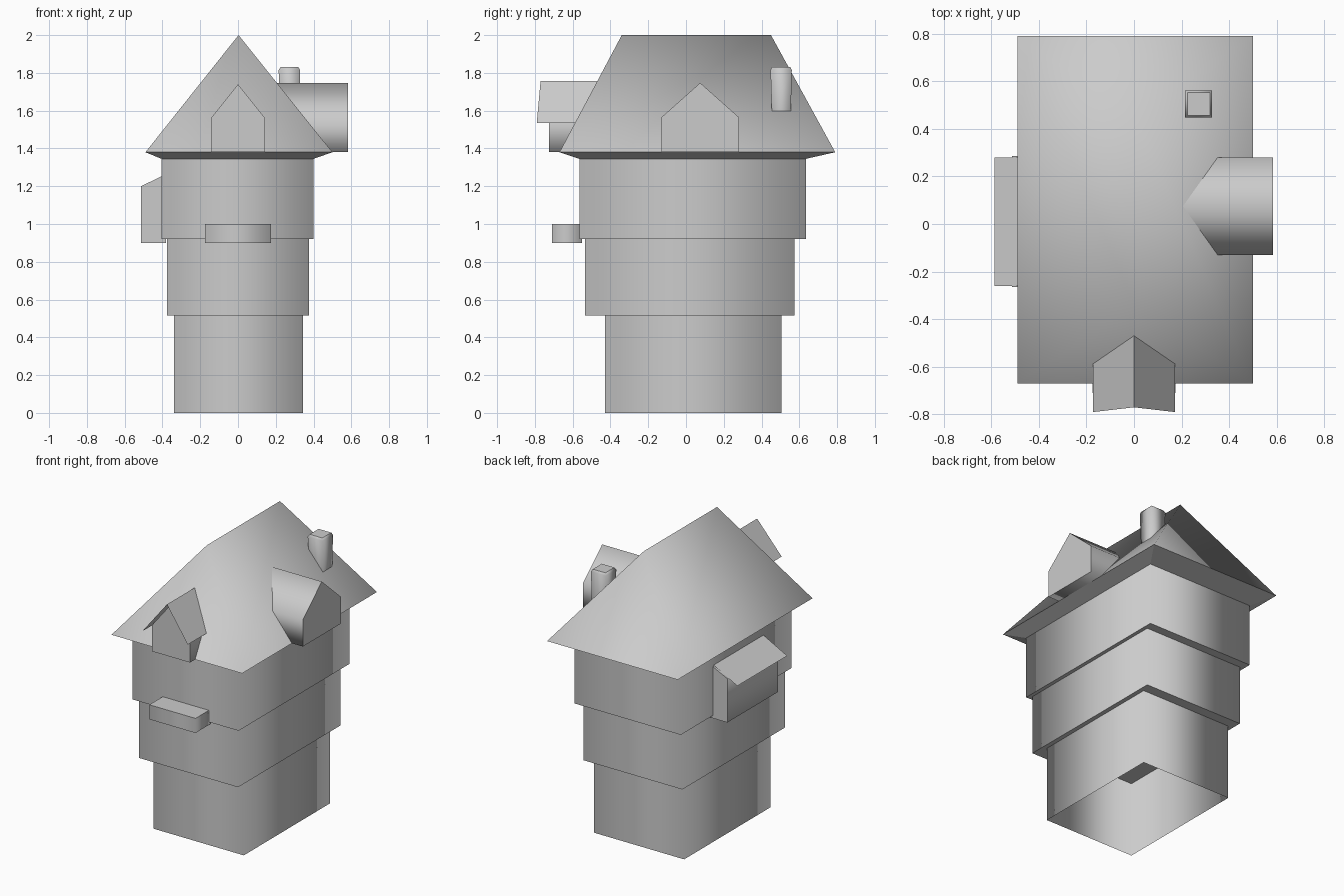
import bpy

cube = bpy.data.objects.get("Cube")
if cube:
    bpy.data.objects.remove(cube, do_unlink=True)

GREY = (0.6, 0.6, 0.6, 1)
grey = bpy.data.materials.new("plain_grey")
grey.use_nodes = True
grey.diffuse_color = GREY
grey.node_tree.nodes["Principled BSDF"].inputs["Base Color"].default_value = GREY


def build(name, verts, faces, flat=()):
    """Mesh with soft sides; faces listed in flat keep hard borders."""
    mesh = bpy.data.meshes.new(name)
    mesh.from_pydata(verts, [], faces)
    mesh.materials.append(grey)
    for p in mesh.polygons:
        p.use_smooth = p.index not in flat
    obj = bpy.data.objects.new(name, mesh)
    bpy.context.collection.objects.link(obj)
    return obj


def loft(name, rings, bottom=True, top=True, flat_sides=False):
    """Join rings of points, ordered counterclockwise about the axis, and cap the ends."""
    n = len(rings[0])
    verts = [v for ring in rings for v in ring]
    faces = [(r * n + i, r * n + (i + 1) % n, (r + 1) * n + (i + 1) % n, (r + 1) * n + i)
             for r in range(len(rings) - 1) for i in range(n)]
    flat = set(range(len(faces))) if flat_sides else set()
    if bottom:
        flat.add(len(faces))
        faces.append(tuple(reversed(range(n))))
    if top:
        flat.add(len(faces))
        faces.append(tuple(range(len(verts) - n, len(verts))))
    return build(name, verts, faces, flat)


def rect(x0, x1, y0, y1, z):
    return [(x0, y0, z), (x1, y0, z), (x1, y1, z), (x0, y1, z)]


def box(name, x0, x1, y0, y1, z0, z1, bottom=True):
    return loft(name, [rect(x0, x1, y0, y1, z) for z in (z0, z1)], bottom)


# Tower storeys, each wider than the one below; the lowest is open underneath
box("lower_storey", -0.34, 0.345, -0.43, 0.505, 0, 0.515, bottom=False)
box("middle_storey", -0.375, 0.375, -0.535, 0.575, 0.515, 0.92)
box("upper_storey", -0.405, 0.4, -0.565, 0.635, 0.92, 1.345)

# Hipped roof and its sloping soffit
eave = rect(-0.49, 0.5, -0.67, 0.79, 1.38)
ridge = [(0.003, -0.34, 2), (0.003, 0.45, 2)]
build("main_roof", eave + ridge, [(0, 1, 4), (1, 2, 5, 4), (2, 3, 5), (3, 0, 4, 5)])
loft("roof_soffit", [rect(-0.405, 0.4, -0.565, 0.635, 1.345), eave],
     bottom=False, top=False, flat_sides=True)


# Gabled dormers: pentagon outline pushed along its axis
def gable(half, z0, z1, z2):
    return [(-half, z0), (half, z0), (half, z1), (0, z2), (-half, z1)]


side = gable(0.205, 1.38, 1.565, 1.747)
loft("side_dormer", [[(x, 0.075 + u, z) for u, z in side] for x in (0.15, 0.583)])
front = gable(0.144, 1.38, 1.56, 1.74)
loft("front_dormer", [[(u, y, z) for u, z in front] for y in (-0.45, -0.725)][::-1])

# Thin roof sheets over the front dormer
build("front_dormer_roof",
      [(-0.172, -0.79, 1.535), (0, -0.77, 1.757), (0.172, -0.79, 1.535),
       (-0.172, -0.58, 1.535), (0, -0.45, 1.757), (0.172, -0.58, 1.535)],
      [(0, 1, 4, 3), (1, 2, 5, 4)], flat=(0, 1))

# Bay on the right wall with a thin awning
bay = [(-0.38, 0.9), (-0.38, 1.265), (-0.513, 1.2), (-0.513, 0.9)]
loft("bay", [[(x, y, z) for x, z in bay] for y in (0.285, -0.265)][::-1])
build("bay_awning",
      [(-0.39, -0.26, 1.27), (-0.39, 0.28, 1.27), (-0.585, 0.28, 1.168), (-0.585, -0.26, 1.168)],
      [(0, 1, 2, 3)])

# Front window box
box("window_box", -0.175, 0.175, -0.71, -0.55, 0.9, 1.0)

# Slightly crooked chimney with a rounded top
loft("chimney", [rect(0.225, 0.325, 0.455, 0.555, 1.58),
                 rect(0.215, 0.328, 0.447, 0.56, 1.815),
                 rect(0.225, 0.32, 0.455, 0.552, 1.83)])
